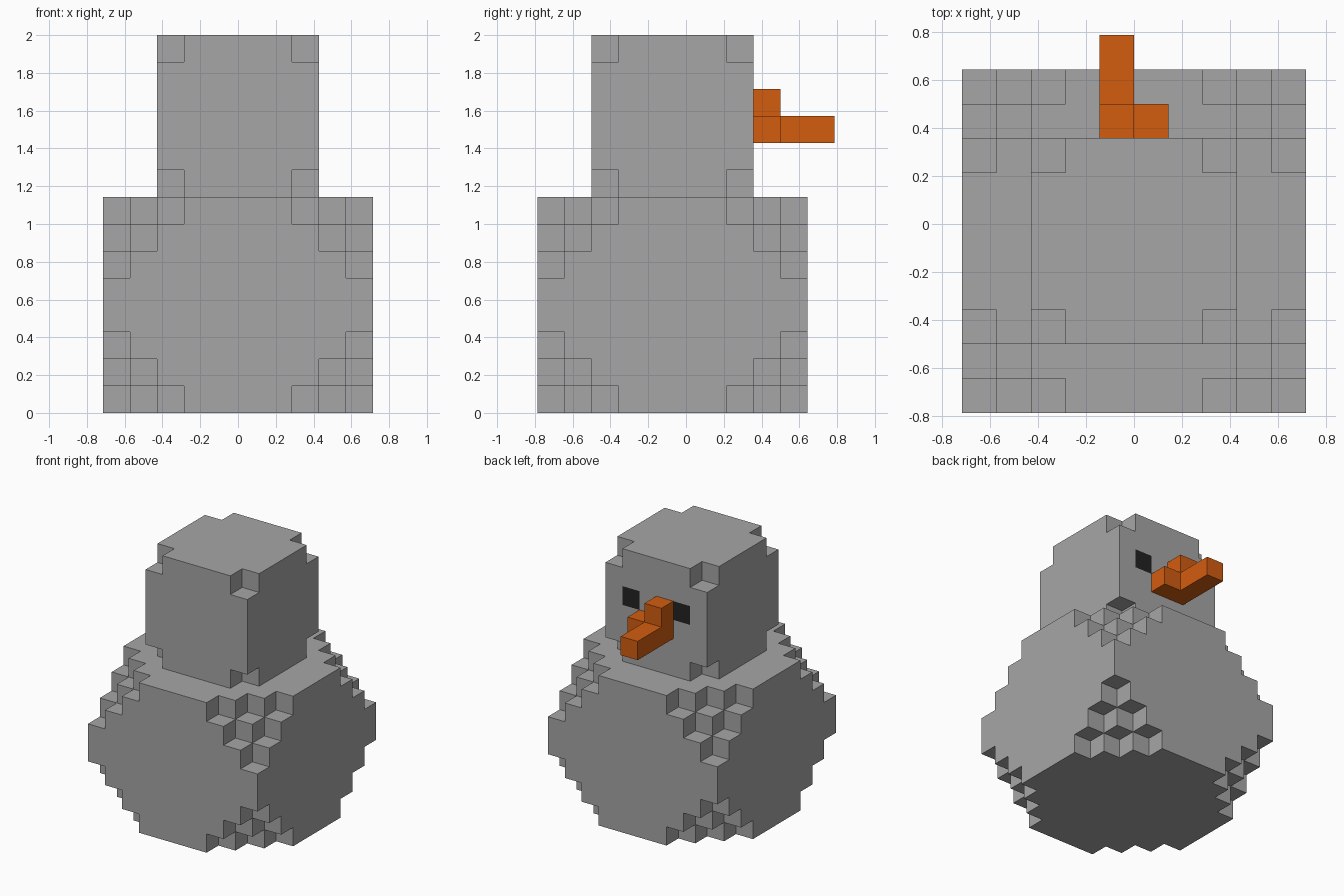
import bpy, bmesh
from mathutils import Vector

if "Cube" in bpy.data.objects:
    bpy.data.objects.remove(bpy.data.objects["Cube"])

U = 1 / 7                      # one cube: the model is 14 cubes tall
ORIGIN = Vector((0, -5.5 * U, 0))   # grid corner: x centred, y starts at the front


def material(name, rgb):
    m = bpy.data.materials.new(name)
    m.diffuse_color = (*rgb, 1)
    m.use_nodes = True
    m.node_tree.nodes["Principled BSDF"].inputs["Base Color"].default_value = m.diffuse_color
    return m


grey = material("grey", (0.38, 0.38, 0.38))
orange = material("orange", (0.65, 0.11, 0.005))
black = material("black", (0.016, 0.016, 0.016))


def block(lo, size, cut):
    """Box of cubes whose eight corners are stepped off by `cut` cubes."""
    cells = set()
    for i in range(size[0]):
        for j in range(size[1]):
            for k in range(size[2]):
                depth = sum(min(c, s - 1 - c) for c, s in zip((i, j, k), size))
                if depth >= cut:
                    cells.add((lo[0] + i, lo[1] + j, lo[2] + k))
    return cells


body = block((-5, 0, 0), (10, 10, 8), 3)
head = block((-3, 2, 8), (6, 6, 6), 1)
beak = {(-1, 8, 10), (-1, 9, 10), (-1, 10, 10), (0, 8, 10), (-1, 8, 11)}
filled = body | head | beak
eyes = {(-2, 7, 11), (1, 7, 11)}


def build(name, cells, mats):
    """Skin the cubes with outward faces wherever the neighbour is empty."""
    bm = bmesh.new()
    verts = {}

    def vert(p):
        key = tuple(round(c) for c in p)
        if key not in verts:
            verts[key] = bm.verts.new(ORIGIN + Vector(key) * U)
        return verts[key]

    for cell in sorted(cells):
        for axis in range(3):
            for sign in (-1, 1):
                n = Vector((0, 0, 0))
                n[axis] = sign
                if tuple(int(c + d) for c, d in zip(cell, n)) in filled:
                    continue
                a = Vector((0, 0, 0))
                a[(axis + 1) % 3] = 1
                b = n.cross(a)
                mid = Vector(cell) + Vector((0.5, 0.5, 0.5)) + n * 0.5
                f = bm.faces.new([vert(mid + (a * s + b * t) * 0.5)
                                  for s, t in ((-1, -1), (1, -1), (1, 1), (-1, 1))])
                # eyes are single dark squares on the face side of the head
                if cell in eyes and n.y > 0:
                    f.material_index = 1
    mesh = bpy.data.meshes.new(name)
    bm.to_mesh(mesh)
    bm.free()
    for m in mats:
        mesh.materials.append(m)
    bpy.context.collection.objects.link(bpy.data.objects.new(name, mesh))


build("body", body, [grey])
build("head", head, [grey, black])
build("beak", beak, [orange])
